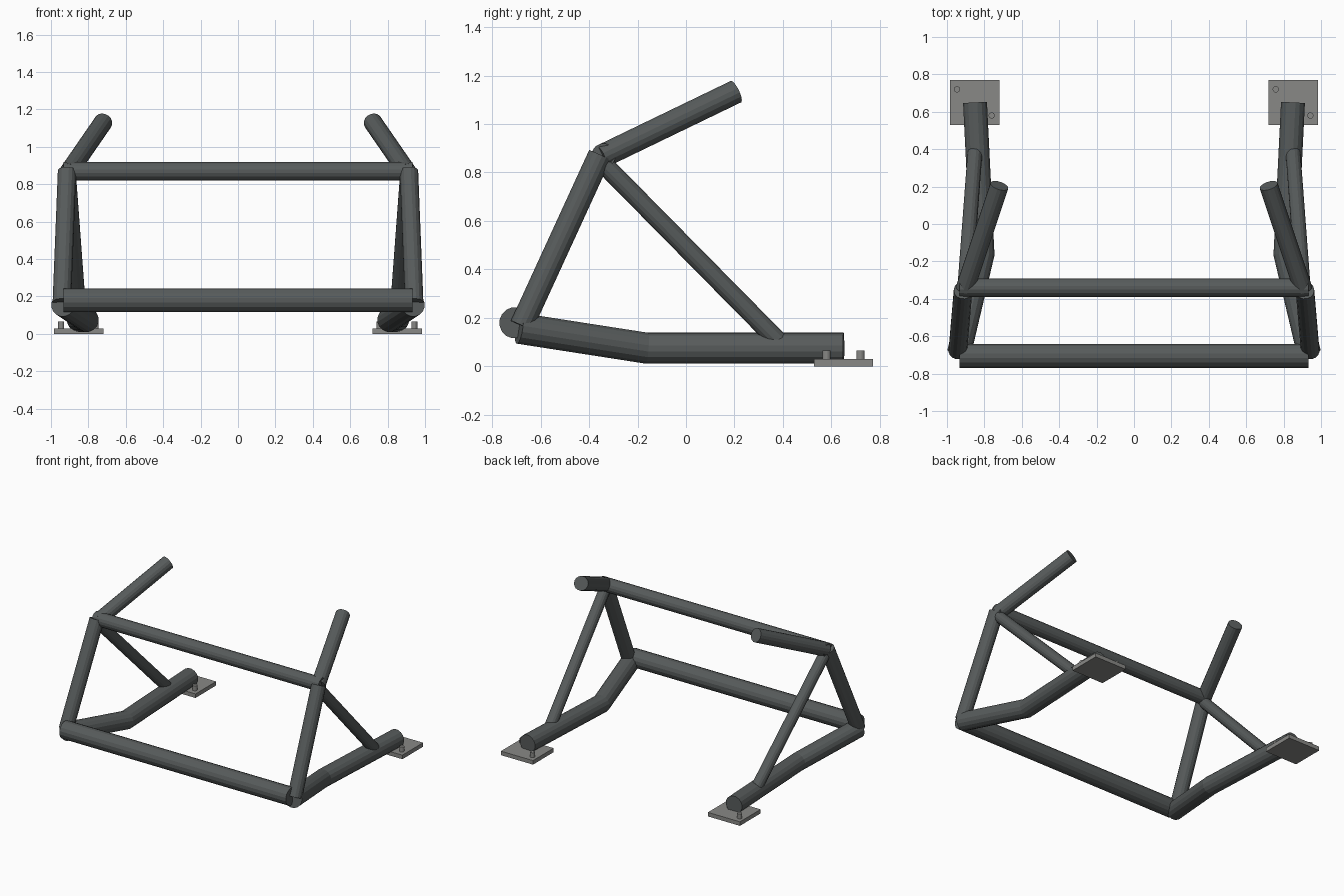
import bpy, bmesh, math
from mathutils import Vector

if "Cube" in bpy.data.objects:
    bpy.data.objects.remove(bpy.data.objects["Cube"])


def material(name, rgb):
    m = bpy.data.materials.new(name)
    m.diffuse_color = (*rgb, 1)
    m.use_nodes = True
    m.node_tree.nodes["Principled BSDF"].inputs["Base Color"].default_value = m.diffuse_color
    return m


STEEL = material("dark steel", (0.095, 0.105, 0.105))
PLATE = material("light grey metal", (0.25, 0.25, 0.24))


def finish(name, bm, mat):
    bmesh.ops.recalc_face_normals(bm, faces=bm.faces)
    me = bpy.data.meshes.new(name)
    bm.to_mesh(me)
    bm.free()
    me.materials.append(mat)
    ob = bpy.data.objects.new(name, me)
    bpy.context.collection.objects.link(ob)
    return ob


def tube(name, points, r, mat=STEEL, sides=16):
    """Capped round tube along points, mitred at the bends."""
    pts = [Vector(p) for p in points]
    dirs = [(b - a).normalized() for a, b in zip(pts, pts[1:])]
    d = dirs[0]
    u = d.cross(Vector((1, 0, 0)) if abs(d.x) < 0.9 else Vector((0, 0, 1))).normalized()
    v = d.cross(u)
    bm = bmesh.new()
    offs = [r * (math.cos(a) * u + math.sin(a) * v)
            for a in (2 * math.pi * (i + 0.5) / sides for i in range(sides))]
    ring = [pts[0] + o for o in offs]
    rings = [[bm.verts.new(p) for p in ring]]
    for i, d in enumerate(dirs):
        # slide the ring along the segment to the mitre plane at its end
        n = (d + dirs[i + 1]).normalized() if i + 1 < len(dirs) else d
        ring = [p + d * ((pts[i + 1] - p).dot(n) / d.dot(n)) for p in ring]
        rings.append([bm.verts.new(p) for p in ring])
    for a, b in zip(rings, rings[1:]):
        for i in range(sides):
            j = (i + 1) % sides
            bm.faces.new((a[i], a[j], b[j], b[i]))
    bm.faces.new(rings[0])
    bm.faces.new(rings[-1])
    return finish(name, bm, mat)


def box(name, lo, hi, mat):
    bm = bmesh.new()
    bmesh.ops.create_cube(bm, size=1)
    for v in bm.verts:
        v.co = [l + (c + 0.5) * (h - l) for l, h, c in zip(lo, hi, v.co)]
    return finish(name, bm, mat)


# cross bars
tube("lower_cross_bar", [(-0.932, -0.705, 0.18), (0.932, -0.705, 0.18)], 0.065)
tube("upper_cross_bar", [(-0.932, -0.34, 0.87), (0.932, -0.34, 0.87)], 0.05)

for side, s in (("left", -1), ("right", 1)):
    # bent floor rail
    tube(side + "_floor_rail", [(s * 0.935, -0.688, 0.157), (s * 0.81, -0.16, 0.075),
                                (s * 0.85, 0.65, 0.075)], 0.065)
    # upright, diagonal brace and upper arm
    tube(side + "_upright", [(s * 0.942, -0.678, 0.168), (s * 0.914, -0.355, 0.872)], 0.05)
    tube(side + "_brace", [(s * 0.905, -0.345, 0.84), (s * 0.85, 0.385, 0.10)], 0.04)
    tube(side + "_upper_arm", [(s * 0.905, -0.35, 0.865), (s * 0.72, 0.205, 1.133)], 0.05)
    # mounting plate with two bolts (same layout on both sides)
    cx = s * 0.852
    box(side + "_mounting_plate", (cx - 0.132, 0.528, 0), (cx + 0.132, 0.771, 0.03), PLATE)
    for k, (dx, y) in enumerate(((-0.094, 0.72), (0.091, 0.58))):
        tube(f"{side}_bolt_{k + 1}", [(cx + dx, y, 0.01), (cx + dx, y, 0.066)], 0.017, PLATE, 12)
